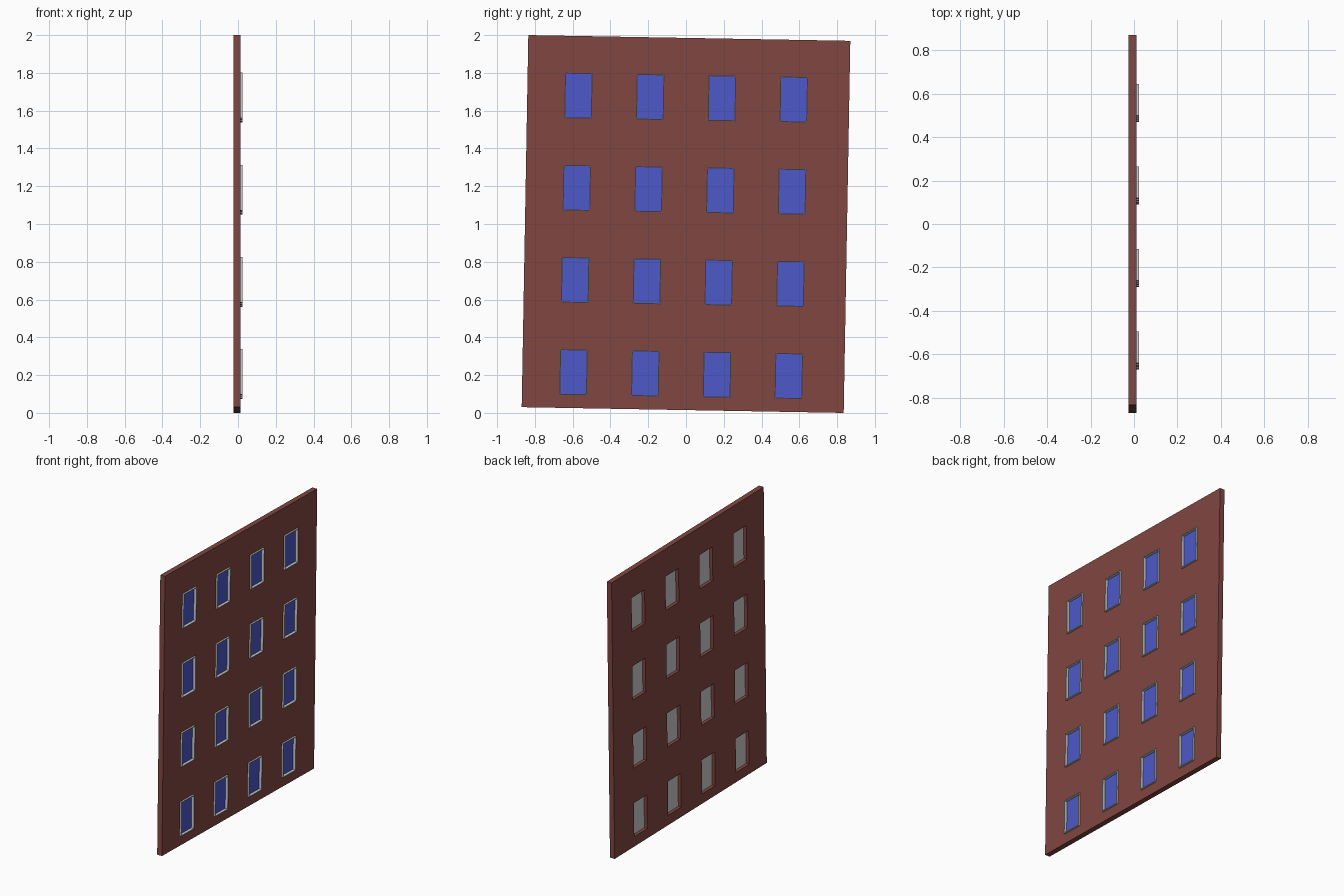
import bpy, bmesh, math
from mathutils import Matrix, Vector

if "Cube" in bpy.data.objects:
    bpy.data.objects.remove(bpy.data.objects["Cube"])

W, H = 1.705, 1.97                 # wall panel size
BACK, FACE, RIM = -0.025, 0.012, 0.024   # wall back, wall face, frame front (x)
WIN_W, WIN_H = 0.146, 0.241        # window opening
COLS = [-0.0115 + (i - 1.5) * 0.38 for i in range(4)]
ROWS = [-0.063 + (i - 1.5) * 0.488 for i in range(4)]

# The whole panel leans slightly within its own plane
LEAN = Matrix.Translation((0, 0, 1)) @ Matrix.Rotation(math.radians(-1.02), 4, 'X')


def material(name, rgb):
    m = bpy.data.materials.new(name)
    m.diffuse_color = (*rgb, 1)
    m.use_nodes = True
    m.node_tree.nodes["Principled BSDF"].inputs["Base Color"].default_value = m.diffuse_color
    return m


brick = material("brick_red", (0.22, 0.062, 0.052))
blue = material("glass_blue", (0.075, 0.10, 0.58))


def slab(name, ys, zs, keep, x0, x1, mat=None, offset=(0, 0)):
    """Plate of grid cells, with holes where keep() is false, given thickness along x."""
    bm = bmesh.new()
    v = [[bm.verts.new((x0, y + offset[0], z + offset[1])) for z in zs] for y in ys]
    for i in range(len(ys) - 1):
        for j in range(len(zs) - 1):
            if keep(i, j):
                bm.faces.new((v[i][j], v[i + 1][j], v[i + 1][j + 1], v[i][j + 1]))
    bmesh.ops.delete(bm, geom=[p for p in bm.verts if not p.link_faces], context='VERTS')
    src = bm.faces[:]
    dup = bmesh.ops.extrude_face_region(bm, geom=src, use_keep_orig=True)
    moved = [g for g in dup["geom"] if isinstance(g, bmesh.types.BMVert)]
    bmesh.ops.translate(bm, verts=moved, vec=Vector((x1 - x0, 0, 0)))
    bmesh.ops.recalc_face_normals(bm, faces=bm.faces[:])
    me = bpy.data.meshes.new(name)
    bm.to_mesh(me)
    bm.free()
    ob = bpy.data.objects.new(name, me)
    bpy.context.collection.objects.link(ob)
    ob.matrix_world = LEAN
    if mat:
        me.materials.append(mat)
    return ob


def cuts(half, centres, size):
    edges = [c + s * size / 2 for c in centres for s in (-1, 1)]
    return [-half, *edges, half]


# Wall with a grid of openings
slab("wall", cuts(W / 2, COLS, WIN_W), cuts(H / 2, ROWS, WIN_H),
     lambda i, j: not (i % 2 and j % 2), BACK, FACE, brick)

# Windows: thin projecting frame, grey backing and recessed blue pane
T = 0.005
a, b = WIN_W / 2, WIN_H / 2
for r, z in enumerate(ROWS):
    for c, y in enumerate(COLS):
        tag = f"_{r + 1}_{c + 1}"
        slab("window_frame" + tag, [-a, -a + T, a - T, a], [-b, -b + T, b - T, b],
             lambda i, j: (i, j) != (1, 1), 0.0, RIM, None, (y, z))
        slab("window_backing" + tag, [-a, a], [-b, b],
             lambda i, j: True, -0.002, 0.0, None, (y, z))
        slab("window_pane" + tag, [-a + T, a - T], [-b + T, b - T],
             lambda i, j: True, 0.0, 0.004, blue, (y, z))
